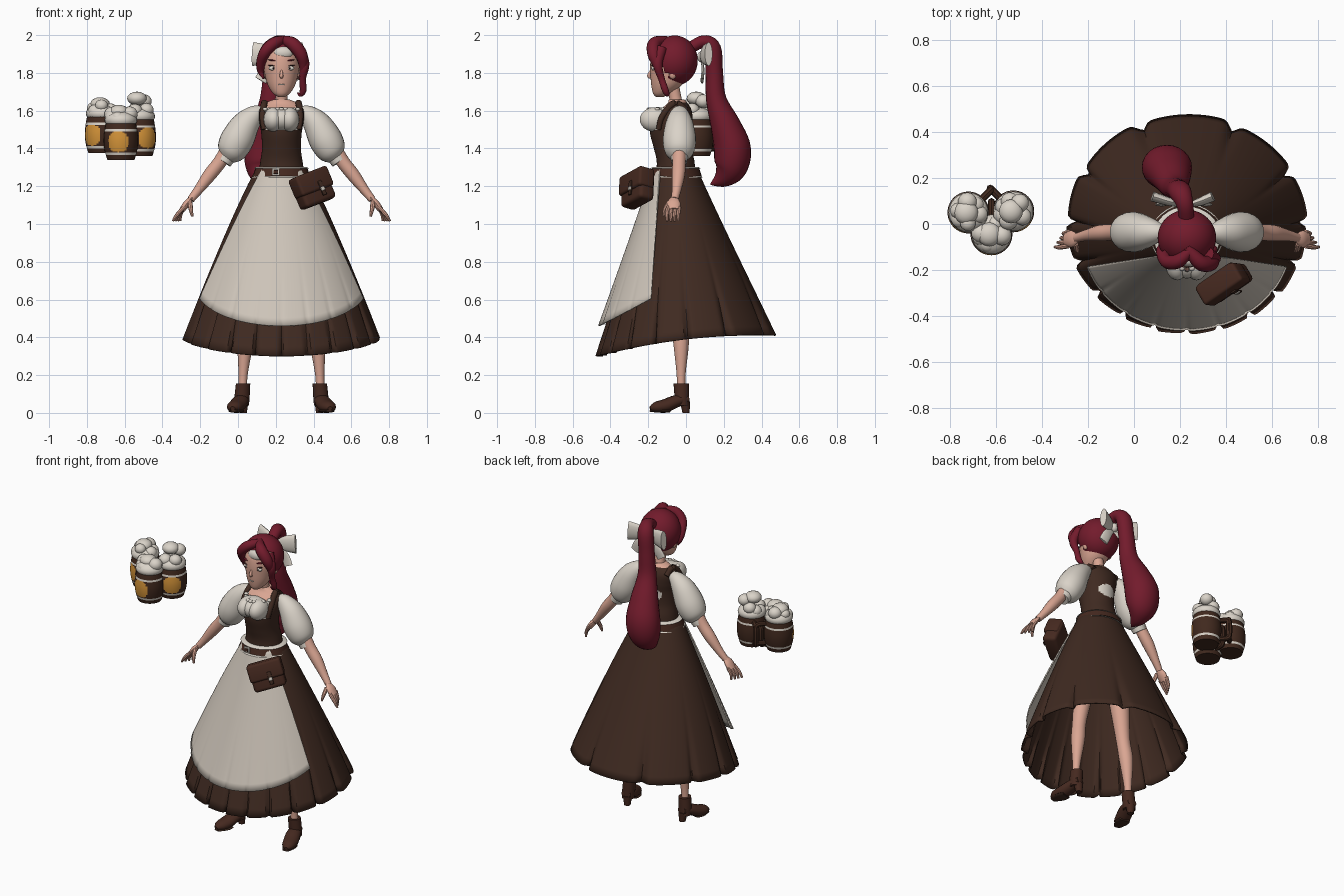
import bpy, bmesh, random
from math import sin, cos, pi, acos, atan2, exp, radians
from mathutils import Vector, Matrix, Euler

random.seed(4)
cube = bpy.data.objects.get("Cube")
if cube:
    bpy.data.objects.remove(cube, do_unlink=True)

CX = 0.23          # the figure stands off-centre; parts are laid out around it
made = []


def material(name, r, g, b):
    m = bpy.data.materials.new(name)
    m.use_nodes = True
    m.diffuse_color = (r, g, b, 1)
    node = next(n for n in m.node_tree.nodes if n.type == 'BSDF_PRINCIPLED')
    node.inputs["Base Color"].default_value = (r, g, b, 1)
    return m


cloth = material("brown cloth", .05, .023, .015)
apron_cream = material("apron cream", .62, .56, .49)
linen = material("white linen", .7, .65, .58)
skin = material("skin", .7, .38, .29)
hair = material("red hair", .17, .011, .025)
leather = material("leather", .06, .022, .014)
wood = material("dark wood", .052, .022, .013)
gold = material("amber", .65, .29, .04)
ink = material("lash brown", .04, .012, .012)


def build(name, bm, mats, rule=None, s=1):
    """Finish a mesh: rule picks a material slot per face, None drops the face."""
    bmesh.ops.recalc_face_normals(bm, faces=bm.faces)
    if rule:
        drop = []
        for f in bm.faces:
            slot = rule(f.calc_center_median())
            if slot is None:
                drop.append(f)
            else:
                f.material_index = slot
        bmesh.ops.delete(bm, geom=drop, context='FACES')
    for v in bm.verts:
        v.co.x = CX + s * v.co.x
    if s < 0:
        bmesh.ops.reverse_faces(bm, faces=bm.faces)
    me = bpy.data.meshes.new(name)
    bm.to_mesh(me)
    bm.free()
    for m in (mats if isinstance(mats, list) else [mats]):
        me.materials.append(m)
    ob = bpy.data.objects.new(name, me)
    bpy.context.collection.objects.link(ob)
    made.append(ob)
    return ob


def spline(pts, steps):
    """Catmull-Rom samples through tuples of any length."""
    p = [pts[0]] + list(pts) + [pts[-1]]
    out = []
    for i in range(1, len(p) - 2):
        for k in range(steps):
            t = k / steps
            out.append([b + t / 2 * (c - a + t * (2 * a - 5 * b + 4 * c - d + t * (3 * (b - c) + d - a)))
                        for a, b, c, d in zip(*p[i - 1:i + 3])])
    return out + [list(pts[-1])]


def sheet(rows, closed=True, caps=True):
    bm = bmesh.new()
    grid = [[bm.verts.new(co) for co in row] for row in rows]
    n = len(grid[0])
    for a, b in zip(grid, grid[1:]):
        for i in range(n if closed else n - 1):
            j = (i + 1) % n
            bm.faces.new((a[i], a[j], b[j], b[i]))
    if closed and caps:
        bm.faces.new(grid[0][::-1])
        bm.faces.new(grid[-1])
    return bm


def loft(name, rings, mats, rule=None, s=1, steps=4, n=32):
    """Stack of level ellipses given as (x, y, z, rx, ry)."""
    rows = [[(x + rx * cos(2 * pi * i / n), y + ry * sin(2 * pi * i / n), z) for i in range(n)]
            for x, y, z, rx, ry in spline(rings, steps)]
    return build(name, sheet(rows), mats, rule, s)


def tube(name, pts, mat, s=1, flat=1.0, ref=(0, 1, 0), steps=5, n=14):
    """Sweep along points given as (x, y, z, radius); flat squashes along ref."""
    line = spline(pts, steps)
    rows = []
    for i, p in enumerate(line):
        tan = Vector(line[min(i + 1, len(line) - 1)][:3]) - Vector(line[max(i - 1, 0)][:3])
        side = tan.cross(Vector(ref)).normalized()
        up = side.cross(tan).normalized()
        r = max(p[3], .002)
        rows.append([Vector(p[:3]) + r * (side * cos(2 * pi * k / n) + up * flat * sin(2 * pi * k / n))
                     for k in range(n)])
    return build(name, sheet(rows), mat, None, s)


def ball(name, at, size, mats, s=1, rule=None, rot=(0, 0, 0), n=24):
    bm = bmesh.new()
    m = Matrix.Translation(at) @ Euler(rot).to_matrix().to_4x4() @ Matrix.Diagonal((*size, 1))
    bmesh.ops.create_uvsphere(bm, u_segments=n, v_segments=n // 2, radius=1, matrix=m)
    return build(name, bm, mats, rule, s)


def box(name, at, size, mat, frame=Matrix(), bevel=.003):
    bm = bmesh.new()
    bmesh.ops.create_cube(bm, size=1, matrix=Matrix.Translation(at) @ Matrix.Diagonal((*size, 1)))
    bmesh.ops.bevel(bm, geom=bm.edges[:], offset=bevel, segments=3, profile=.5, affect='EDGES')
    bmesh.ops.transform(bm, matrix=frame, verts=bm.verts)
    return build(name, bm, mat)


# --- Skirt and apron share one pleated surface -------------------------------
def skirt_size(t):
    return .123 + .4 * t ** .9, .108 + .37 * t ** 1.05, -.055 * (1 - t)


def skirt_point(a, t, out=0.0, depth=.07):
    """Pleats are wide at the back and close together at the front."""
    rx, ry, cy = skirt_size(t)
    phase = (15 * a / (2 * pi) + 1.2 * cos(a) + .75) % 1
    fold = exp(-(min(phase, 1 - phase) / .07) ** 2)
    k = 1 - depth * t ** 4 * (fold + .25 * phase)
    z = 1.3 + t * (.39 + .055 * sin(a) - .035 * sin(a) ** 2 - 1.3)
    return (rx * k + out) * cos(a), cy + (ry * k + out) * sin(a), z


skirt = build("skirt", sheet([[skirt_point(2 * pi * i / 240, r / 20) for i in range(240)]
                              for r in range(21)], caps=False), cloth)


def apron_point(u, v):
    t = v * (.84 - .1 * u * u)
    rx, ry, cy = skirt_size(t)
    half = acos((cy + .13 + .05 * t) / ry)
    return skirt_point(u * half - pi / 2, t, .008 + t * (.035 + .015 * u * u), .03)


apron = build("apron", sheet([[apron_point(i / 50 - 1, r / 20) for i in range(101)]
                              for r in range(21)], closed=False), apron_cream)
for ob in (skirt, apron):
    mod = ob.modifiers.new("thickness", 'SOLIDIFY')
    mod.thickness = .008
    mod.offset = 0


# --- Torso --------------------------------------------------------------------
def torso_rule(c):
    dx = abs(c.x)
    if c.z > 1.645 or (c.z > 1.6 and dx < .075 and c.y < -.03):
        return 1
    if c.z > 1.5 and dx < .085 and c.y < -.1:
        return 2
    if c.y > 0 and (c.x / .06) ** 2 + ((c.z - 1.47) / .04) ** 2 < 1:
        return 2
    return 0


loft("bodice", [(0, -.055, 1.25, .125, .105), (0, -.055, 1.33, .112, .1), (0, -.07, 1.4, .103, .1),
                (0, -.08, 1.48, .107, .11), (0, -.075, 1.54, .117, .11), (0, -.055, 1.6, .12, .085),
                (0, -.045, 1.637, .092, .055), (0, -.05, 1.66, .04, .04)],
     [cloth, skin, linen], torso_rule, steps=8, n=64)
ball("blouse_front", (0, -.15, 1.555), (.084, .087, .064), linen)
tube("neck", [(0, -.045, 1.61, .042), (0, -.055, 1.66, .033), (0, -.07, 1.74, .034)], skin)
for k in range(9):
    a = (k - 4) / 4
    ball("neckline_ruffle", (.085 * a, -.195 + .075 * a * a, 1.608), (.014, .014, .01), linen, n=12)

# --- Belt ----------------------------------------------------------------------
for name, low, high, grow, mat in (("belt", 1.255, 1.295, 0, leather),
                                   ("belt_trim_top", 1.295, 1.303, -.006, linen),
                                   ("belt_trim_bottom", 1.247, 1.257, .006, linen)):
    loft(name, [(0, -.055, low, .152 + grow, .138 + grow), (0, -.055, high, .138 + grow, .125 + grow)],
         mat, steps=1)
box("belt_buckle", (-.03, -.19, 1.275), (.04, .012, .036), linen)
box("belt_buckle_middle", (-.03, -.195, 1.275), (.024, .01, .02), leather)

# --- Satchel, hung askew on the hip --------------------------------------------
bag = (Matrix.Translation((.165, -.255, 1.185)) @ Matrix.Rotation(radians(30), 4, 'Z')
       @ Matrix.Rotation(radians(-14), 4, 'X') @ Matrix.Rotation(radians(-18), 4, 'Y'))
box("satchel", (0, 0, 0), (.2, .09, .17), leather, bag, .02)
box("satchel_flap", (0, -.01, .035), (.212, .096, .11), leather, bag, .015)
box("satchel_strap", (.02, -.06, -.015), (.024, .009, .08), cloth, bag)
box("satchel_clasp", (.02, -.064, -.02), (.024, .009, .02), linen, bag)

# --- Limbs, mirrored -------------------------------------------------------------
for side, s in (("left_", 1), ("right_", -1)):
    ball(side + "bust", (.042, -.165, 1.553), (.053, .08, .065), linen, s)
    tube(side + "bodice_strap", [(.092, -.145, 1.5, .014), (.1, -.125, 1.57, .016), (.09, -.06, 1.64, .018),
                                 (.085, .0, 1.6, .018)], cloth, s)
    tube(side + "puff_sleeve", [(.1, -.035, 1.6, .028), (.14, -.035, 1.578, .052), (.19, -.035, 1.525, .075),
                                (.235, -.035, 1.445, .088), (.27, -.035, 1.38, .075), (.292, -.035, 1.345, .038)],
         linen, s, n=24)
    tube(side + "cuff", [(.288, -.035, 1.355, .046), (.306, -.037, 1.328, .042)], linen, s, n=20)
    tube(side + "arm", [(.27, -.035, 1.42, .038), (.325, -.037, 1.33, .036), (.38, -.04, 1.26, .035),
                        (.44, -.05, 1.18, .025), (.48, -.06, 1.13, .02)], skin, s)
    tube(side + "palm", [(.475, -.06, 1.14, .019), (.5, -.065, 1.11, .036), (.525, -.065, 1.075, .032)],
         skin, s, ref=(.8, 0, .6), flat=.5)
    for k in range(4):
        y = -.095 + .02 * k
        tube(side + "finger", [(.515, y, 1.09, .011), (.552 - .006 * k, y - .006, 1.05, .01),
                               (.575 - .013 * k, y - .005, 1.015, .006)], skin, s, n=8)
    tube(side + "thumb", [(.485, -.085, 1.12, .013), (.48, -.11, 1.08, .012), (.472, -.12, 1.04, .006)],
         skin, s, n=8)
    tube(side + "leg", [(.09, -.03, 1.1, .085), (.14, -.03, .75, .062), (.172, -.035, .52, .044),
                        (.19, -.026, .38, .043), (.203, -.026, .2, .024), (.205, -.026, .1, .024)], skin, s)
    # Heeled ankle boot
    loft(side + "boot_shaft", [(.21, -.02, .04, .038, .038), (.208, -.022, .09, .04, .039),
                               (.203, -.025, .155, .038, .041)], leather, s=s, n=20)
    tube(side + "boot_foot", [(.205, .012, .075, .03), (.217, -.05, .062, .044), (.237, -.11, .038, .047),
                              (.252, -.16, .03, .038), (.258, -.19, .024, .013)],
         leather, s, ref=(0, 0, 1), flat=.75)
    loft(side + "boot_heel", [(.203, .0, 0, .02, .019), (.205, -.005, .06, .03, .028)], leather, s=s, n=14)
    tube(side + "boot_sole", [(.23, -.09, .01, .038), (.24, -.13, .01, .044), (.254, -.188, .01, .022)],
         cloth, s, ref=(0, 0, 1), flat=.22)
    # Face
    ball(side + "eye", (.046, -.173, 1.825), (.022, .01, .012), linen, s, n=16)
    ball(side + "iris", (.044, -.179, 1.825), (.005, .006, .007), ink, s, n=12)
    ball(side + "lash", (.047, -.173, 1.838), (.025, .011, .003), ink, s, rot=(0, -.1, 0), n=12)
    ball(side + "brow", (.045, -.173, 1.866), (.026, .01, .004), hair, s, rot=(0, -.15, 0), n=12)
    ball(side + "ear", (.093, -.07, 1.8), (.014, .022, .034), skin, s, n=12)
    # Ribbon bow, longer on the right
    w = 1.0 if s < 0 else .75
    tube(side + "bow_loop", [(0, .08, 1.885, .02), (.07 * w, .095, 1.895, .05), (.15 * w, .12, 1.9, .063)],
         linen, s, flat=.35)
    tube(side + "bow_tail", [(0, .08, 1.87, .012), (.07 * w, .09, 1.82, .03), (.11 * w, .085, 1.76, .033)],
         linen, s, flat=.25)

# --- Head --------------------------------------------------------------------------
loft("head", [(0, -.14, 1.672, .016, .018), (0, -.128, 1.69, .043, .046), (0, -.105, 1.73, .07, .078),
              (0, -.09, 1.78, .086, .098), (0, -.085, 1.84, .095, .105), (0, -.08, 1.9, .09, .1),
              (0, -.075, 1.95, .06, .07)], skin)
tube("nose", [(0, -.184, 1.815, .005), (0, -.197, 1.785, .01), (0, -.186, 1.775, .007)], skin, n=10)
ball("mouth", (0, -.174, 1.733), (.02, .009, .006), hair, n=12)
ball("teeth", (0, -.177, 1.739), (.022, .009, .006), linen, n=12)
ball("forehead_band", (.01, -.16, 1.905), (.05, .026, .034), linen)

# --- Hair ----------------------------------------------------------------------------
ball("hair_cap", (0, -.06, 1.865), (.127, .122, .133), hair, n=48,
     rule=lambda c: None if c.y < -.09 and abs(c.x) < .1 and c.z < 1.925 else 0)
tube("right_fringe", [(.02, -.11, 1.975, .02), (-.035, -.16, 1.96, .03), (-.083, -.165, 1.915, .03),
                      (-.107, -.13, 1.86, .026), (-.11, -.105, 1.81, .018), (-.095, -.11, 1.77, .004)], hair)
tube("left_fringe", [(.0, -.1, 1.975, .02), (.055, -.165, 1.957, .034), (.1, -.172, 1.905, .034),
                     (.115, -.155, 1.85, .026), (.11, -.14, 1.8, .014), (.095, -.14, 1.78, .004)], hair)
tube("left_curl", [(.09, -.13, 1.93, .03), (.122, -.15, 1.85, .026), (.112, -.13, 1.77, .018),
                   (.115, -.11, 1.71, .018), (.1, -.1, 1.685, .012), (.085, -.11, 1.695, .003)], hair)
tube("ponytail", [(0, .02, 1.93, .03), (-.01, .09, 1.965, .034), (-.03, .14, 1.93, .045),
                  (-.045, .15, 1.8, .046), (-.055, .16, 1.66, .054), (-.07, .21, 1.52, .08),
                  (-.085, .245, 1.4, .098), (-.095, .235, 1.3, .088), (-.1, .19, 1.24, .05),
                  (-.1, .13, 1.21, .004)], hair, flat=1.1, ref=(1, 0, 0), n=24)
tube("ponytail_tip", [(-.06, .25, 1.42, .07), (-.08, .27, 1.33, .055), (-.1, .275, 1.25, .005)], hair)
ball("bow_knot", (0, .085, 1.885), (.026, .026, .03), linen)


# --- Three barrel mugs with foam ------------------------------------------------------
def mug(name, x, y, z, window, grip, heap):
    def paint(c):
        h = c.z - z
        turn = (atan2(c.y - y, c.x - x) - window + pi) % (2 * pi) - pi
        if .028 < h < .04 or .15 < h < .164:
            return 1
        if abs(turn / .6) ** 3 + abs((h - .095) / .054) ** 3 < 1:
            return 2
        return 0
    loft(name + "_barrel", [(x, y, z, .072, .072), (x, y, z + .05, .086, .086), (x, y, z + .1, .091, .091),
                            (x, y, z + .15, .087, .087), (x, y, z + .2, .078, .078)],
         [wood, linen, gold], paint, steps=9, n=56)
    dx, dy = cos(grip), sin(grip)
    tube(name + "_handle", [(x + r * dx, y + r * dy, z + h, .016) for r, h in
                            ((.07, .165), (.125, .165), (.14, .14), (.14, .06), (.125, .04), (.07, .04))],
         wood, ref=(dy, -dx, 0), n=8, steps=3)
    ball(name + "_foam", (x, y, z + .21), (.086, .086, .05), linen)
    for k in range(6):
        a = k * pi / 3 + random.random()
        r = random.uniform(.034, .046)
        ball(name + "_foam_blob", (x + .046 * cos(a), y + .046 * sin(a), z + .215 + heap * random.random()),
             (r, r, r * .9), linen, n=14)
    ball(name + "_foam_top", (x - .01, y, z + .22 + heap), (.052, .052, .036), linen, n=16)


mug("front_mug", -.85, -.045, 1.34, radians(-100), radians(90), .035)
mug("right_mug", -.95, .05, 1.375, radians(-130), radians(45), .04)
mug("left_mug", -.755, .055, 1.36, radians(-55), radians(135), .085)

# --- Smooth shading with crisp edges ----------------------------------------------------
bpy.ops.object.select_all(action='DESELECT')
for ob in made:
    ob.select_set(True)
bpy.context.view_layer.objects.active = made[0]
bpy.ops.object.shade_smooth_by_angle(angle=radians(40))
